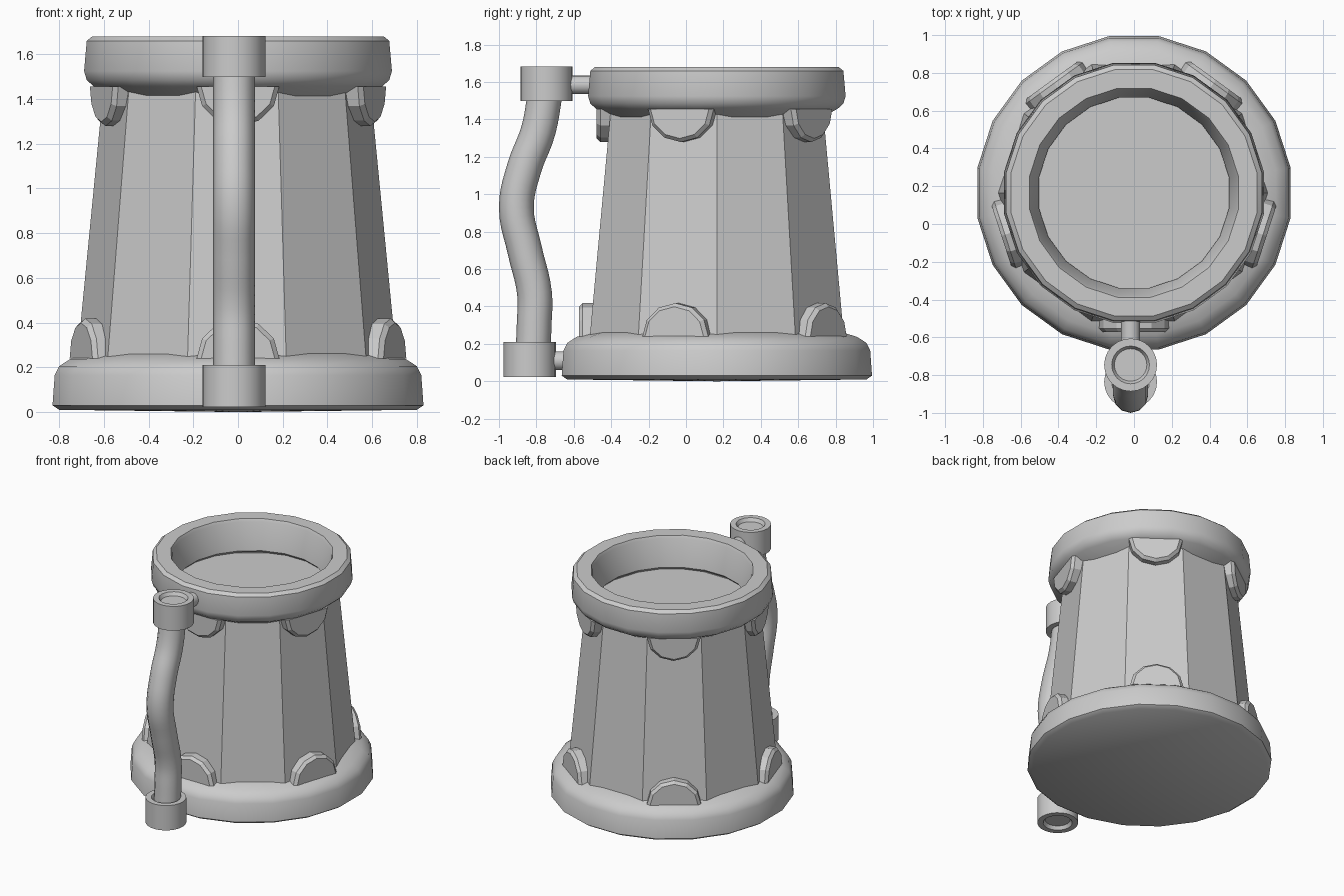
import bpy, bmesh
from math import sin, cos, pi, radians
from mathutils import Matrix

if "Cube" in bpy.data.objects:
    bpy.data.objects.remove(bpy.data.objects["Cube"])

CY = 0.165           # vessel axis in y
HX = -0.018          # handle centre in x


def finish(name, bm, smooth=None):
    bmesh.ops.recalc_face_normals(bm, faces=bm.faces)
    me = bpy.data.meshes.new(name)
    bm.to_mesh(me)
    bm.free()
    ob = bpy.data.objects.new(name, me)
    bpy.context.collection.objects.link(ob)
    shade(ob, smooth)
    return ob


def shade(ob, angle):
    if angle:
        bpy.ops.object.select_all(action='DESELECT')
        ob.select_set(True)
        bpy.context.view_layer.objects.active = ob
        bpy.ops.object.shade_smooth_by_angle(angle=radians(angle))


def lathe(name, profile, sides, centre, offset=0.0, closed=False, smooth=None):
    """Revolve (radius, z) points; points at radius 0 merge into a pole."""
    bm = bmesh.new()
    rings = []
    for r, z in profile:
        if r == 0:
            rings.append([bm.verts.new((centre[0], centre[1], z))] * sides)
        else:
            rings.append([bm.verts.new((centre[0] + r * cos(offset + 2 * pi * i / sides),
                                        centre[1] + r * sin(offset + 2 * pi * i / sides), z))
                          for i in range(sides)])
    pairs = list(zip(rings, rings[1:])) + ([(rings[-1], rings[0])] if closed else [])
    for a, b in pairs:
        for i in range(sides):
            j = (i + 1) % sides
            bm.faces.new(list(dict.fromkeys((a[i], a[j], b[j], b[i]))))
    return finish(name, bm, smooth)


# Base ring with closed underside
lathe("base", [(0, 0), (0.81, 0.01), (0.84, 0.03), (0.83, 0.165), (0.81, 0.205),
               (0.76, 0.237), (0.66, 0.268), (0, 0.268)],
      20, (0, CY), radians(9), smooth=35)

# Ten-sided tapered body
lathe("body", [(0, 0.2), (0.718, 0.2), (0.598, 1.435), (0, 1.435)], 10, (-0.005, CY))

# Rim ring
lathe("rim", [(0.51, 1.46), (0.55, 1.66), (0.56, 1.68), (0.66, 1.68), (0.685, 1.66),
              (0.697, 1.525), (0.685, 1.485), (0.655, 1.458), (0.57, 1.41), (0.53, 1.44)],
      20, (0, CY), radians(9), closed=True, smooth=35)


# Half-round pads on every second face
def pad(name, angle, dist, z, up):
    bm = bmesh.new()
    layers = []
    for d, s in ((dist - 0.12, 1), (dist - 0.02, 1), (dist, 0.89)):
        layers.append([bm.verts.new((d, 0.185 * s * cos(pi * i / 6),
                                     z + up * 0.178 * s * sin(pi * i / 6)))
                       for i in range(7)])
    for a, b in zip(layers, layers[1:]):
        for i in range(7):
            j = (i + 1) % 7
            bm.faces.new((a[i], a[j], b[j], b[i]))
    bm.faces.new(layers[0])
    bm.faces.new(layers[-1])
    bm.transform(Matrix.Translation((0, CY, 0)) @ Matrix.Rotation(angle, 4, 'Z'))
    finish(name, bm)


for k in range(5):
    a = radians(-90 + 72 * k)
    pad(f"lower_pad_{k + 1}", a, 0.738, 0.24, 1)
    pad(f"upper_pad_{k + 1}", a, 0.643, 1.457, -1)


# Recessed handle collars
def collar(name, y, z0, z1):
    lathe(name, [(0, z0 + 0.025), (0.086, z0 + 0.025), (0.1, z0), (0.14, z0),
                 (0.14, z1), (0.1, z1), (0.086, z1 - 0.025), (0, z1 - 0.025)],
          24, (HX, y), smooth=30)


collar("upper_collar", -0.746, 1.498, 1.682)
collar("lower_collar", -0.836, 0.022, 0.21)

# Wavy handle grip
curve = bpy.data.curves.new("handle_grip", 'CURVE')
curve.dimensions = '3D'
curve.bevel_depth = 0.093
curve.bevel_resolution = 4
curve.resolution_u = 5
curve.use_fill_caps = True
path = [(-0.82, 0.12), (-0.812, 0.3), (-0.81, 0.47), (-0.862, 0.7),
        (-0.907, 0.93), (-0.865, 1.14), (-0.79, 1.34), (-0.75, 1.56)]
sp = curve.splines.new('BEZIER')
sp.bezier_points.add(len(path) - 1)
for p, (y, z) in zip(sp.bezier_points, path):
    p.co = (HX, y, z)
    p.handle_left_type = p.handle_right_type = 'AUTO'
grip = bpy.data.objects.new("handle_grip", curve)
bpy.context.collection.objects.link(grip)
bpy.ops.object.select_all(action='DESELECT')
grip.select_set(True)
bpy.context.view_layer.objects.active = grip
bpy.ops.object.convert(target='MESH')
shade(bpy.context.view_layer.objects.active, 40)


# Short pegs joining handle to the vessel
def peg(name, y0, y1, z):
    bpy.ops.mesh.primitive_cylinder_add(vertices=16, radius=0.05, depth=y1 - y0,
                                        location=(HX, (y0 + y1) / 2, z),
                                        rotation=(pi / 2, 0, 0))
    bpy.context.object.name = name
    shade(bpy.context.object, 30)


peg("upper_peg", -0.64, -0.48, 1.585)
peg("lower_peg", -0.73, -0.62, 0.11)
